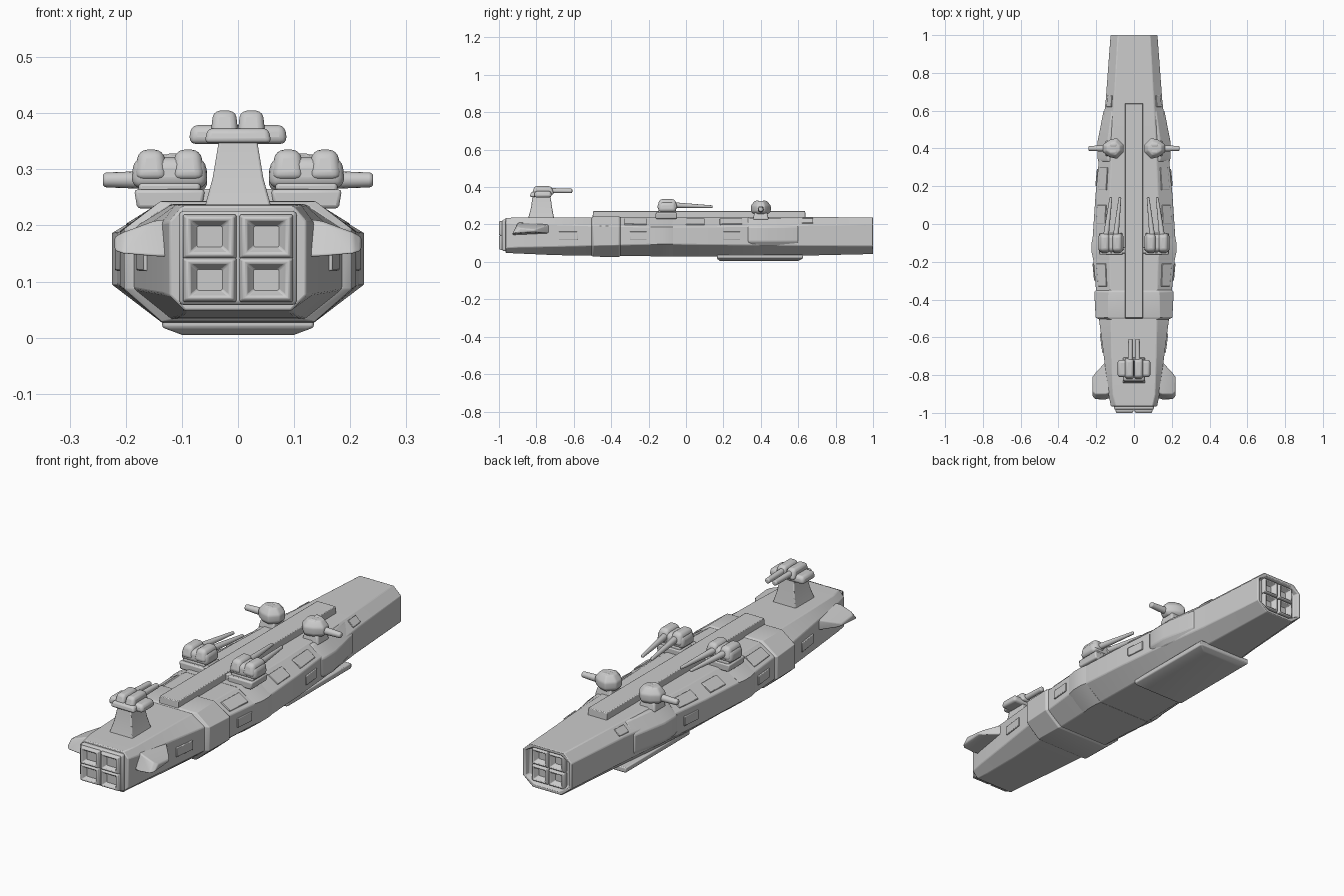
import bpy, bmesh
from math import radians
from mathutils import Vector

# y, top half width, side half width, bottom half width, z bottom, z low, z high, z top
KEYS = [
    (-0.965, 0.098, 0.122, 0.095, 0.048, 0.075, 0.208, 0.235),
    (-0.90, 0.112, 0.135, 0.095, 0.045, 0.078, 0.205, 0.237),
    (-0.70, 0.118, 0.160, 0.105, 0.036, 0.082, 0.200, 0.238),
    (-0.45, 0.122, 0.192, 0.122, 0.032, 0.088, 0.192, 0.238),
    (-0.12, 0.130, 0.222, 0.135, 0.030, 0.095, 0.186, 0.240),
    (0.15, 0.128, 0.204, 0.130, 0.030, 0.092, 0.188, 0.240),
    (0.40, 0.118, 0.180, 0.115, 0.030, 0.090, 0.192, 0.240),
    (0.65, 0.105, 0.150, 0.092, 0.034, 0.087, 0.197, 0.240),
    (1.00, 0.085, 0.124, 0.072, 0.042, 0.085, 0.200, 0.237)]


def finish(ob, bevel=0, seg=2, angle=30):
    bpy.context.view_layer.objects.active = ob
    for o in bpy.context.selected_objects:
        o.select_set(False)
    ob.select_set(True)
    if bevel:
        m = ob.modifiers.new("Bevel", 'BEVEL')
        m.width, m.segments, m.limit_method = bevel, seg, 'ANGLE'
        m.angle_limit = radians(25)
    bpy.ops.object.shade_smooth_by_angle(angle=radians(angle))
    return ob


def loft(name, rings, bevel=0, seg=2, angle=30):
    """Skin a list of equal-length rings and cap both ends."""
    bm = bmesh.new()
    vs = [[bm.verts.new(p) for p in r] for r in rings]
    n = len(rings[0])
    for a, b in zip(vs, vs[1:]):
        for i in range(n):
            bm.faces.new((a[i], a[(i + 1) % n], b[(i + 1) % n], b[i]))
    bm.faces.new(vs[0])
    bm.faces.new(vs[-1])
    bmesh.ops.recalc_face_normals(bm, faces=bm.faces)
    me = bpy.data.meshes.new(name)
    bm.to_mesh(me)
    bm.free()
    ob = bpy.data.objects.new(name, me)
    bpy.context.collection.objects.link(ob)
    return finish(ob, bevel, seg, angle)


def rect(x0, x1, y0, y1, z):
    return [(x0, y0, z), (x1, y0, z), (x1, y1, z), (x0, y1, z)]


def box(name, c, s, top=(1, 1), bevel=0.004, seg=2, angle=30):
    """Box centred on c with size s; the top face is scaled by top."""
    rs = []
    for k, (fx, fy) in ((-0.5, (1, 1)), (0.5, top)):
        hx, hy = s[0] * fx / 2, s[1] * fy / 2
        rs.append(rect(c[0] - hx, c[0] + hx, c[1] - hy, c[1] + hy, c[2] + s[2] * k))
    return loft(name, rs, bevel, seg, angle)


def rod(name, a, b, r0, r1):
    a, b = Vector(a), Vector(b)
    d = b - a
    bpy.ops.mesh.primitive_cone_add(vertices=16, radius1=r0, radius2=r1, depth=d.length,
                                    location=(a + b) / 2,
                                    rotation=d.to_track_quat('Z', 'Y').to_euler())
    ob = bpy.context.object
    ob.name = name
    return finish(ob, min(r0, r1) * 0.5, 3, 40)


def dims(y):
    for a, b in zip(KEYS, KEYS[1:]):
        if y <= b[0]:
            t = (y - a[0]) / (b[0] - a[0])
            return [p + (q - p) * t for p, q in zip(a, b)][1:]


def section(y, gx=0, gz=0, at=None):
    t, s, b, z0, z1, z2, z3 = dims(y)
    half = [(b + gx, z0 - gz), (s + gx, z1), (s + gx, z2), (t + gx, z3 + gz)]
    yy = y if at is None else at
    return [(x, yy, z) for x, z in half] + [(-x, yy, z) for x, z in reversed(half)]


# Main hull, with a recessed stern
hull = [section(k[0]) for k in KEYS]
hull += [section(1, -0.014, -0.014), section(1, -0.02, -0.02, 0.975)]
loft("hull", hull, 0.004)

# Armour bands around the hull
loft("armour_band", [section(y, g, z) for y, g, z in
                     ((-0.505, 0.0, 0), (-0.495, 0.017, 0.005), (-0.36, 0.010, 0.005), (-0.35, 0, 0))], 0.002)
loft("midship_band", [section(y, g, 0.001) for y, g in
                      ((-0.19, 0), (-0.15, 0.005), (-0.10, 0.004), (-0.07, 0))])

# Deck spine and belly plates
box("deck_spine", (0, 0.07, 0.25), (0.098, 1.14, 0.042), (0.96, 0.995), 0.003)
loft("belly_plate", [rect(-0.10, 0.10, 0.18, 0.60, 0.005),
                     rect(-0.135, 0.135, 0.165, 0.625, 0.018),
                     rect(-0.135, 0.135, 0.165, 0.625, 0.04)], 0.004)


# Square cells with pyramid-shaped recesses, bow and stern
def cell(name, x, z, w, h, yb, yf):
    d = 1 if yf > yb else -1

    def ring(y, f):
        return [(x + i * w * f / 2, y, z + j * h * f / 2)
                for i, j in ((-1, -1), (1, -1), (1, 1), (-1, 1))]
    loft(name, [ring(yb, 1), ring(yf - d * 0.01, 1), ring(yf, 0.88), ring(yf, 0.74),
                ring(yf - d * 0.022, 0.40), ring(yf - d * 0.026, 0.3)], 0.004, 2, 25)


box("bow_plate", (0, -0.968, 0.142), (0.21, 0.03, 0.168), bevel=0.008)
for s in (-1, 1):
    for z in (0.103, 0.180):
        cell("bow_cell", s * 0.0505, z, 0.095, 0.079, -0.95, -1.0)
        cell("stern_cell", s * 0.042, z, 0.08, 0.074, 0.96, 0.997)

# Command tower with twin-gun turret
loft("tower", [rect(-0.060, 0.060, -0.845, -0.705, 0.230),
               rect(-0.045, 0.045, -0.83, -0.715, 0.285),
               rect(-0.034, 0.034, -0.82, -0.725, 0.352)], 0.004)
box("tower_turret_base", (0, -0.765, 0.362), (0.176, 0.095, 0.034), (0.95, 0.9), 0.013, 3, 60)
box("tower_turret_front", (0, -0.805, 0.360), (0.12, 0.06, 0.026), (0.9, 0.8), 0.009, 3, 60)
for s in (-1, 1):
    box("tower_turret_hood", (s * 0.024, -0.765, 0.382), (0.05, 0.12, 0.045), (0.8, 0.75), 0.012, 3, 60)
    rod("tower_gun", (s * 0.02, -0.74, 0.381), (s * 0.018, -0.608, 0.379), 0.014, 0.012)

box("turret_crossbar", (0, -0.14, 0.25), (0.27, 0.035, 0.03), (0.95, 0.8), 0.004)
for s in (-1, 1):
    # Midship turrets with twin tapered guns
    x = s * 0.122
    box("mid_turret_foot", (x, -0.105, 0.247), (0.115, 0.115, 0.034), (1.1, 1), 0.006)
    box("mid_turret_ring", (x, -0.10, 0.266), (0.11, 0.095, 0.02), bevel=0.006)
    box("mid_turret_body", (x, -0.10, 0.294), (0.138, 0.10, 0.056), (0.92, 0.9), 0.02, 4, 60)
    for k in (-1, 1):
        box("mid_turret_hood", (x + k * 0.033, -0.10, 0.308), (0.06, 0.112, 0.054), (0.75, 0.75), 0.016, 4, 60)
        rod("mid_gun", (x + k * 0.026, -0.06, 0.303), (s * 0.098 + k * 0.024, 0.142, 0.295), 0.015, 0.007)

    # Aft turrets with a gun pointing outboard
    x = s * 0.11
    box("aft_turret_foot", (x, 0.40, 0.245), (0.085, 0.085, 0.04), (0.8, 0.8), 0.008, 3)
    diamond = [(-0.055, 0.02), (-0.02, 0.055), (0.02, 0.045), (0.055, 0.02),
               (0.055, -0.02), (0.02, -0.045), (-0.02, -0.055), (-0.055, -0.02)]
    loft("aft_turret_body", [[(x + s * px * f, 0.40 + py * f, z) for px, py in diamond]
                             for z, f in ((0.256, 0.75), (0.270, 1), (0.300, 1), (0.326, 0.62))],
         0.006, 3, 60)
    for k in (-1, 1):
        box("aft_turret_hood", (x, 0.40 + k * 0.018, 0.313), (0.055, 0.03, 0.03), (0.7, 0.7), 0.008, 3, 60)
    rod("aft_gun", (s * 0.14, 0.40, 0.281), (s * 0.241, 0.40, 0.281), 0.017, 0.013)

    # Side sponsons under the aft turrets
    loft("sponson", [[(s * px * f, y, z) for px, z in
                      ((0.10, 0.085), (0.176, 0.085), (0.194, 0.11), (0.194, 0.185), (0.14, 0.235), (0.10, 0.235))]
                     for y, f in ((0.33, 0.97), (0.35, 1), (0.43, 1), (0.60, 0.83))], 0.005)

    # Bow fins, tapering outward
    loft("fin", [[(s * px, y0, z0), (s * px, y1, z0 + 0.008), (s * px, y1, z1 - 0.008), (s * px, y0 + 0.03, z1)]
                 for px, y0, y1, z0, z1 in ((0.10, -0.915, -0.71, 0.143, 0.215), (0.15, -0.93, -0.73, 0.145, 0.208),
                                            (0.205, -0.93, -0.79, 0.15, 0.188), (0.22, -0.915, -0.81, 0.155, 0.18))],
         0.006, 3, 40)

    # Raised panels on the flanks and shoulders
    for y0, y1 in ((-0.30, -0.21), (0.20, 0.29), (-0.68, -0.58)):
        loft("flank_panel", [[(s * (dims(y)[1] + g), y, z) for g, z in
                              ((-0.02, 0.115), (0.006, 0.12), (0.006, 0.16), (-0.02, 0.165))]
                             for y in (y0, y1)], 0.002)
    for y0, y1 in ((-0.33, -0.21), (0.0, 0.10), (0.18, 0.30), (0.62, 0.68)):
        rings = []
        for y in (y0, y1):
            t, w, _, _, _, z2, z3 = dims(y)
            r = []
            for f, g in ((0.2, -0.01), (0.25, 0.006), (0.8, 0.006), (0.85, -0.01)):
                r.append((s * (t + (w - t) * f + g * 0.5), y, z3 + (z2 - z3) * f + g * 0.85))
            rings.append(r)
        loft("shoulder_panel", rings, 0.002)
